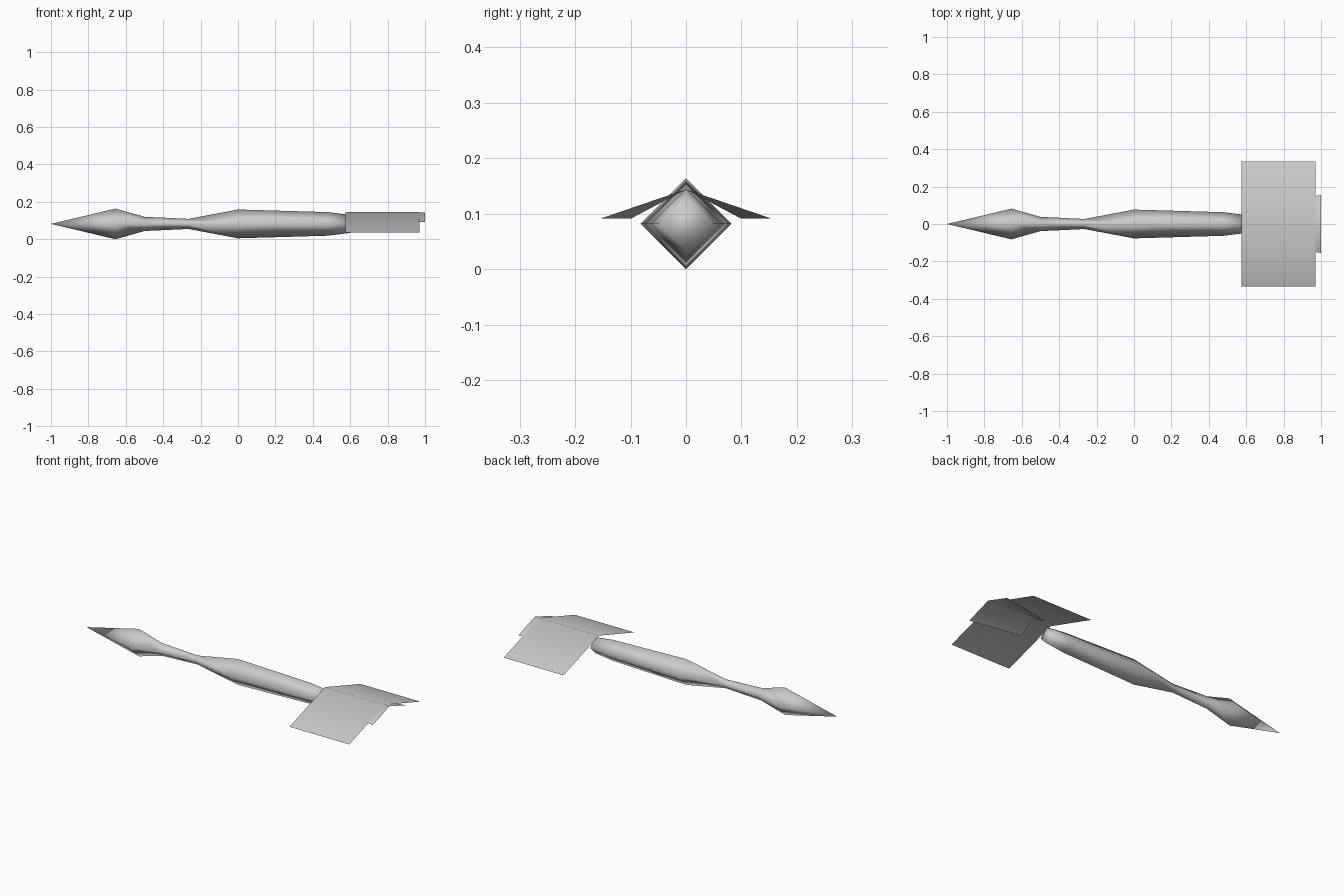
import bpy
import bmesh

if "Cube" in bpy.data.objects:
    bpy.data.objects.remove(bpy.data.objects["Cube"])

grey = bpy.data.materials.new("light grey")
grey.diffuse_color = (0.6, 0.6, 0.6, 1)
grey.use_nodes = True
grey.node_tree.nodes["Principled BSDF"].inputs["Base Color"].default_value = grey.diffuse_color

MID_Z = 0.082


def finish(bm, name):
    """Turn a bmesh into a smooth shaded object."""
    bmesh.ops.recalc_face_normals(bm, faces=bm.faces)
    mesh = bpy.data.meshes.new(name)
    for f in bm.faces:
        f.smooth = True
    bm.to_mesh(mesh)
    bm.free()
    mesh.materials.append(grey)
    obj = bpy.data.objects.new(name, mesh)
    bpy.context.collection.objects.link(obj)
    return obj


def folded_fin(name, front_x, rear_x, front_y, rear_y, ridge_z, edge_z):
    """Thin sheet folded along the centre line, sloping down to both sides."""
    bm = bmesh.new()
    ridge = [bm.verts.new((x, 0, ridge_z)) for x in (front_x, rear_x)]
    for side in (-1, 1):
        front = bm.verts.new((front_x, side * front_y, edge_z))
        rear = bm.verts.new((rear_x, side * rear_y, edge_z))
        loop = [ridge[0], front, rear, ridge[1]]
        bm.faces.new(loop if side < 0 else loop[::-1])
    obj = finish(bm, name)
    # Keep the upper side as the outside
    if obj.data.polygons[0].normal.z < 0:
        obj.data.flip_normals()
    return obj


# Shaft: diamond cross-sections (x, half width) lofted from the pointed tip
sections = [(-0.655, 0.082), (-0.5, 0.038), (-0.265, 0.027),
            (0.0, 0.077), (0.48, 0.063), (0.6, 0.048)]
bm = bmesh.new()
rings = []
for x, r in sections:
    rings.append([bm.verts.new((x, y * r, MID_Z + z * r))
                  for y, z in ((1, 0), (0, 1), (-1, 0), (0, -1))])
tip = bm.verts.new((-1, 0, MID_Z))
for i in range(4):
    j = (i + 1) % 4
    bm.faces.new((tip, rings[0][i], rings[0][j]))
    for a, b in zip(rings, rings[1:]):
        bm.faces.new((a[i], a[j], b[j], b[i]))
bm.faces.new(rings[-1])
finish(bm, "shaft")

# Large tail fin, and the small flared fin beneath it
folded_fin("large_tail_fin", 0.575, 0.97, 0.335, 0.335, 0.145, 0.036)
folded_fin("small_tail_fin", 0.69, 1.0, 0.10, 0.155, 0.144, 0.091)
